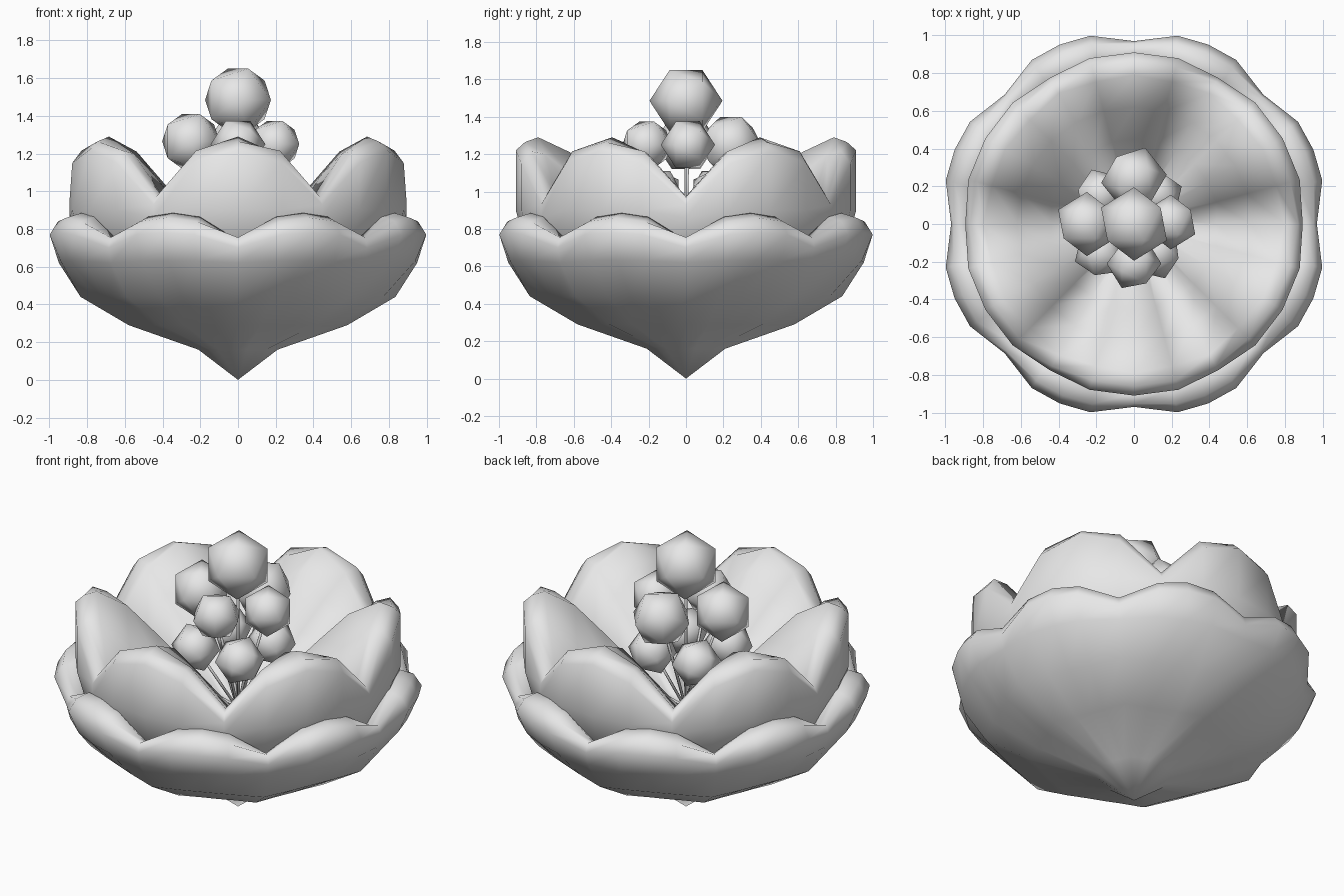
import bpy, bmesh
from math import cos, sin, pi, radians
from mathutils import Vector, Matrix

cube = bpy.data.objects.get("Cube")
if cube:
    bpy.data.objects.remove(cube)

grey = bpy.data.materials.new("pale_grey")
grey.use_nodes = True
COLOUR = (0.8, 0.8, 0.8, 1)
grey.diffuse_color = COLOUR
grey.node_tree.nodes["Principled BSDF"].inputs["Base Color"].default_value = COLOUR


def finish(name, bm):
    mesh = bpy.data.meshes.new(name)
    bm.to_mesh(mesh)
    bm.free()
    mesh.materials.append(grey)
    for p in mesh.polygons:
        p.use_smooth = True
    obj = bpy.data.objects.new(name, mesh)
    bpy.context.collection.objects.link(obj)
    return obj


def petal_cup(name, petals, shoulder, columns, closed_ends):
    """Revolve a cup whose profile repeats notch, shoulder, tip, shoulder.
    The shoulder is the fraction of a petal's width between notch and shoulder."""
    notch, side, tip = columns
    pattern = [(0, notch), (shoulder, side), (0.5, tip), (1 - shoulder, side)]
    bm = bmesh.new()
    rings = []
    for i in range(petals):
        for offset, profile in pattern:
            a = 2 * pi * (i + offset) / petals
            rings.append([bm.verts.new((r * cos(a), r * sin(a), z)) for r, z in profile])
    ends = [bm.verts.new((0, 0, z)) for z in closed_ends]
    for a, b in zip(rings, rings[1:] + rings[:1]):
        for j in range(len(a) - 1):
            bm.faces.new((a[j], b[j], b[j + 1], a[j + 1]))
        bm.faces.new((ends[0], b[0], a[0]))
        bm.faces.new((a[-1], b[-1], ends[1]))
    bmesh.ops.recalc_face_normals(bm, faces=bm.faces)
    return finish(name, bm)


# Outer cup: octagonal base swelling into eight petals with rolled rims
outer_inside = [(0.6, 0.46), (0.2, 0.24)]
petal_cup("outer_petals", 8, 0.29, [
    [(0.21, 0.16), (0.58, 0.29), (0.835, 0.44), (0.95, 0.62), (0.97, 0.7), (0.955, 0.755), (0.9, 0.74), (0.84, 0.69)] + outer_inside,
    [(0.2, 0.16), (0.54, 0.29), (0.79, 0.44), (0.965, 0.63), (1.025, 0.77), (0.98, 0.84), (0.9, 0.865), (0.82, 0.82)] + outer_inside,
    [(0.195, 0.16), (0.535, 0.29), (0.78, 0.44), (0.965, 0.63), (1.03, 0.78), (0.985, 0.86), (0.9, 0.885), (0.82, 0.84)] + outer_inside,
], (0.0, 0.22))

# Inner cup: six taller petals whose inner faces swell towards the middle
inner_base = [(0.18, 0.26), (0.62, 0.5), (0.86, 0.72)]
petal_cup("inner_petals", 6, 0.25, [
    inner_base + [(0.895, 0.86), (0.895, 0.93), (0.87, 0.97), (0.8, 0.975), (0.62, 0.89), (0.44, 0.8), (0.12, 0.65)],
    inner_base + [(0.91, 0.9), (0.91, 1.15), (0.86, 1.215), (0.78, 1.2), (0.62, 1.08), (0.45, 0.93), (0.12, 0.67)],
    inner_base + [(0.91, 0.9), (0.91, 1.22), (0.86, 1.265), (0.79, 1.29), (0.62, 1.21), (0.45, 1.04), (0.12, 0.69)],
], (0.24, 0.62))


# Stamens: thin stalks carrying faceted beads
def stamen(name, place, radius, turn):
    tip = Vector(place)
    root = Vector((0, 0, 0.6))
    bm = bmesh.new()
    bmesh.ops.create_icosphere(
        bm, subdivisions=1, radius=radius,
        matrix=Matrix.Translation(tip) @ Matrix.Rotation(radians(turn), 4, "Z")
        @ Matrix.Rotation(radians(90), 4, "X"))
    finish(name + "_bead", bm)
    axis = tip - root
    bm = bmesh.new()
    bmesh.ops.create_cone(
        bm, cap_ends=True, segments=6, radius1=0.008, radius2=0.008, depth=axis.length,
        matrix=Matrix.Translation((tip + root) / 2) @ axis.to_track_quat("Z", "Y").to_matrix().to_4x4())
    finish(name + "_stalk", bm)


stamen("top_stamen", (0, 0, 1.485), 0.195, 0)
stamen("back_stamen", (0, 0.24, 1.25), 0.175, 97)
stamen("right_stamen", (-0.25, 0, 1.265), 0.17, 0)
stamen("front_stamen", (0, -0.21, 1.25), 0.145, 90)
stamen("left_stamen", (0.195, 0.01, 1.25), 0.145, 0)
for side, sx, x in (("left", 1, 0.12), ("right", -1, -0.18)):
    for end, sy in (("front", -1), ("back", 1)):
        stamen(f"low_{end}_{side}_stamen", (x, sy * 0.155, 0.99), 0.14, 45 * sx * sy)
